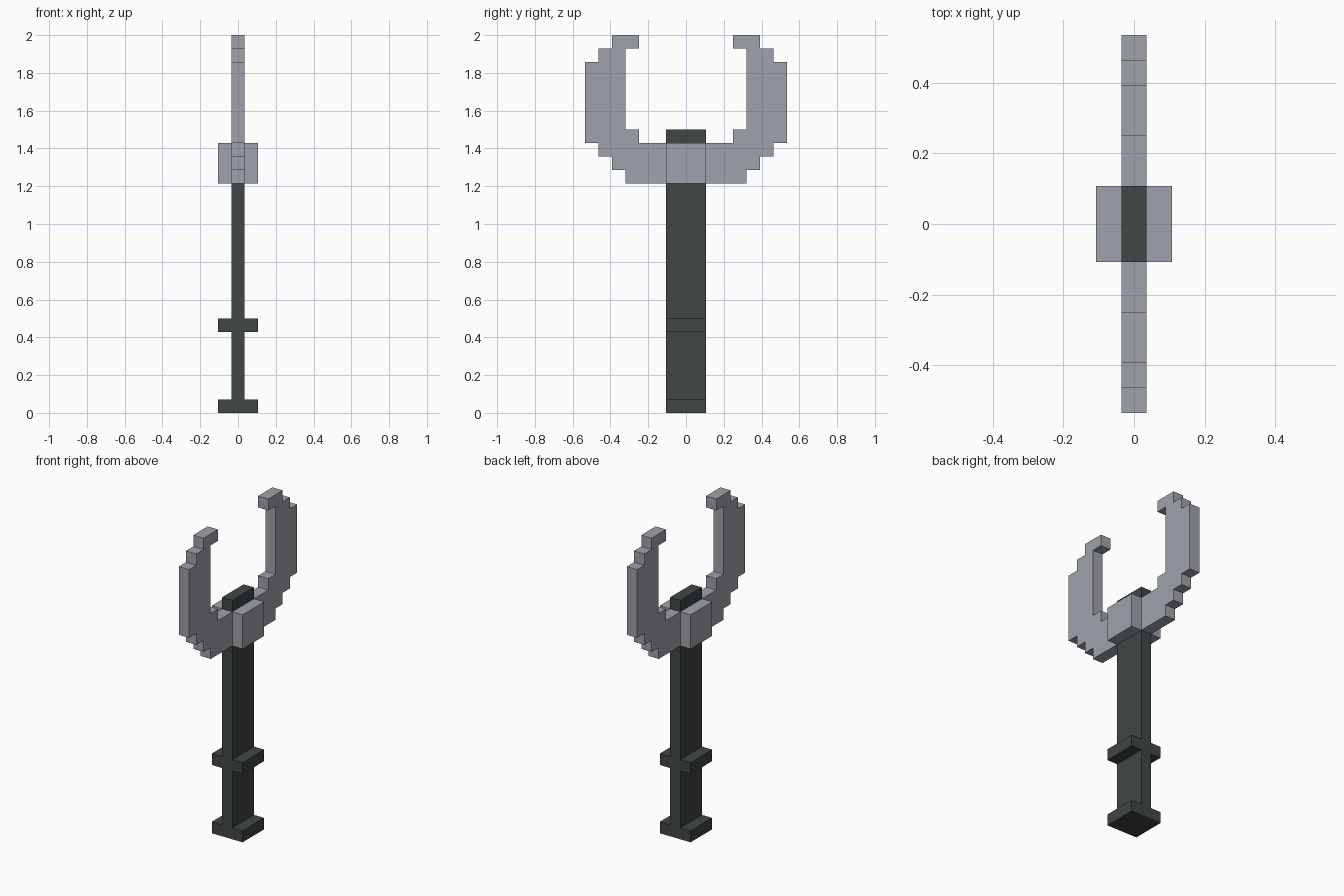
import bpy
import bmesh
from mathutils import Vector

cube = bpy.data.objects.get("Cube")
if cube:
    bpy.data.objects.remove(cube, do_unlink=True)

U = 2 / 28  # one block of the stepped design


def make_material(name, color):
    mat = bpy.data.materials.new(name)
    mat.use_nodes = True
    mat.diffuse_color = color
    mat.node_tree.nodes["Principled BSDF"].inputs["Base Color"].default_value = color
    return mat


def extrude_profile(name, half, axis, half_depth, mat):
    """Mirror a half profile (side, height) and extrude it along x or y."""
    outline = half + [(-s, h) for s, h in reversed(half) if s > 0]
    depth = Vector((1, 0, 0)) if axis == "x" else Vector((0, 1, 0))
    side = Vector((0, 1, 0)) if axis == "x" else Vector((1, 0, 0))
    bm = bmesh.new()
    verts = [bm.verts.new((side * s + Vector((0, 0, h)) - depth * half_depth) * U)
             for s, h in outline]
    face = bm.faces.new(verts)
    result = bmesh.ops.extrude_face_region(bm, geom=[face])
    moved = [g for g in result["geom"] if isinstance(g, bmesh.types.BMVert)]
    bmesh.ops.translate(bm, verts=moved, vec=depth * half_depth * 2 * U)
    bmesh.ops.recalc_face_normals(bm, faces=bm.faces)
    mesh = bpy.data.meshes.new(name)
    bm.to_mesh(mesh)
    bm.free()
    mesh.materials.append(mat)
    obj = bpy.data.objects.new(name, mesh)
    bpy.context.collection.objects.link(obj)
    return obj


steel = make_material("pale steel", (0.35, 0.365, 0.41, 1))
iron = make_material("dark iron", (0.053, 0.061, 0.060, 1))

# Handle with foot and grip collar, one continuous profile
extrude_profile("handle", [
    (1.5, 0), (1.5, 1), (0.5, 1), (0.5, 6), (1.5, 6),
    (1.5, 7), (0.5, 7), (0.5, 21)], "y", 1.5, iron)

# Stepped crescent blade, thin along x
extrude_profile("crescent_blade", [
    (4.5, 17), (4.5, 18), (5.5, 18), (5.5, 19), (6.5, 19), (6.5, 20),
    (7.5, 20), (7.5, 26), (6.5, 26), (6.5, 27), (5.5, 27), (5.5, 28),
    (3.5, 28), (3.5, 27), (4.5, 27), (4.5, 21), (3.5, 21), (3.5, 20)],
    "x", 0.5, steel)

# Cheek blocks either side of the handle, joining it to the blade
for name, sign in (("left_hub_block", 1), ("right_hub_block", -1)):
    block = extrude_profile(name, [(1.5, 17), (1.5, 20)], "x", 0.5, steel)
    block.location.x = sign * U
